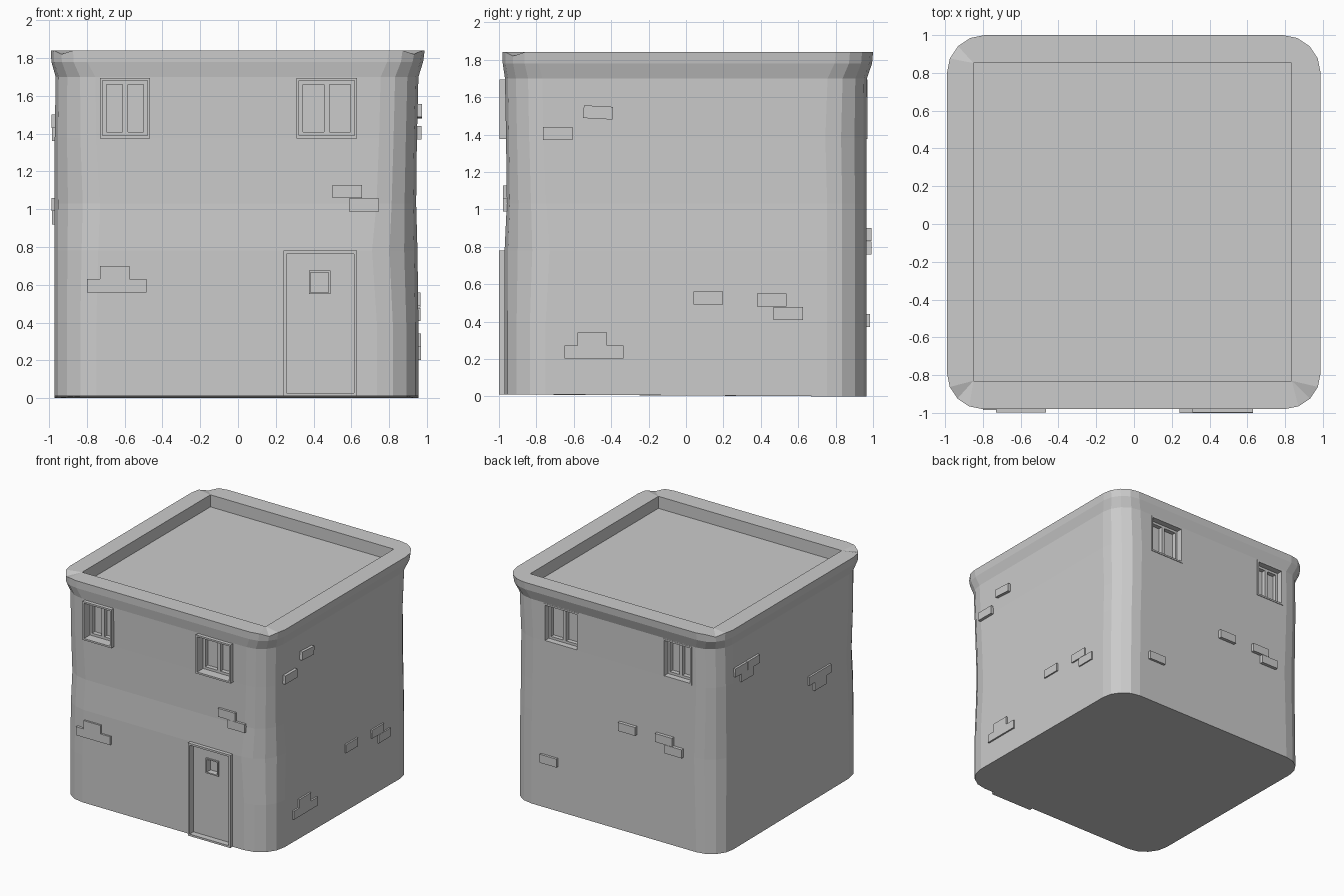
import bpy, bmesh, math
from mathutils import Matrix

if "Cube" in bpy.data.objects:
    bpy.data.objects.remove(bpy.data.objects["Cube"])


def make_object(name, bm):
    bmesh.ops.recalc_face_normals(bm, faces=bm.faces)
    me = bpy.data.meshes.new(name)
    bm.to_mesh(me)
    bm.free()
    ob = bpy.data.objects.new(name, me)
    bpy.context.collection.objects.link(ob)
    return ob


def side_boxes(name, side, boxes, tilt=0):
    """Boxes (u0,u1,z0,z1,d0,d1) on a wall: u along it, d outward from centre."""
    bm = bmesh.new()
    s = -1 if side in ("front", "left") else 1
    for u0, u1, z0, z1, d0, d1 in boxes:
        u, z, d = (u0 + u1) / 2, (z0 + z1) / 2, s * (d0 + d1) / 2
        su, sz, sd = u1 - u0, z1 - z0, d1 - d0
        if side in ("front", "back"):
            c, size, axis = (u, d, z), (su, sd, sz), "Y"
        else:
            c, size, axis = (d, u, z), (sd, su, sz), "X"
        m = Matrix.Translation(c) @ Matrix.Rotation(tilt, 4, axis) @ Matrix.Diagonal((*size, 1))
        bmesh.ops.create_cube(bm, size=1, matrix=m)
    return make_object(name, bm)


def ring(u0, u1, z0, z1, d0, d1, t):
    return [(u0, u0 + t, z0, z1, d0, d1), (u1 - t, u1, z0, z1, d0, d1),
            (u0 + t, u1 - t, z0, z0 + t, d0, d1), (u0 + t, u1 - t, z1 - t, z1, d0, d1)]


# Body: stacked rounded rectangles; radii in order front-left, front-right, back-right, back-left
SEG = 4
sections = [
    (0.01, -0.97, 0.955, -0.97, 0.965, (0.22, 0.22, 0.21, 0.20)),
    (0.40, -0.97, 0.955, -0.97, 0.965, (0.22, 0.22, 0.21, 0.21)),
    (0.78, -0.97, 0.95, -0.97, 0.965, (0.23, 0.24, 0.21, 0.22)),
    (1.03, -0.97, 0.943, -0.958, 0.965, (0.24, 0.21, 0.21, 0.21)),
    (1.38, -0.97, 0.947, -0.962, 0.965, (0.22, 0.20, 0.22, 0.20)),
    (1.70, -0.965, 0.955, -0.968, 0.967, (0.21, 0.20, 0.21, 0.20)),
    (1.78, -0.988, 0.98, -0.98, 0.995, (0.19, 0.19, 0.20, 0.19)),
    (1.84, -0.99, 0.988, -0.98, 1.0, (0.19, 0.19, 0.20, 0.20)),
]
bm = bmesh.new()
loops = []
for k, (z, x0, x1, y0, y1, radii) in enumerate(sections):
    loop = []
    for c, (x, y, sx, sy) in enumerate([(x0, y0, 1, 1), (x1, y0, -1, 1), (x1, y1, -1, -1), (x0, y1, 1, -1)]):
        r = radii[c]
        for i in range(SEG + 1):
            a = math.pi + c * math.pi / 2 + i * math.pi / 2 / SEG
            zz = z
            if k == 0 and c > 1:
                zz = 0.0
            if k == len(sections) - 1 and c != 2 and i == 2:   # chipped parapet corners
                zz -= 0.02
            loop.append(bm.verts.new((x + sx * r + r * math.cos(a), y + sy * r + r * math.sin(a), zz)))
    loops.append(loop)
n = len(loops[0])
for a, b in zip(loops, loops[1:]):
    for i in range(n):
        j = (i + 1) % n
        bm.faces.new((a[i], a[j], b[j], b[i]))
bm.faces.new(loops[0][::-1])
# Parapet top and sunken roof
inner = [(-0.85, -0.83), (0.835, -0.83), (0.835, 0.852), (-0.85, 0.852)]
top = [bm.verts.new((x, y, 1.84)) for x, y in inner]
low = [bm.verts.new((x, y, 1.74)) for x, y in inner]
for i in range(n):
    j = (i + 1) % n
    p, q = top[i // (SEG + 1)], top[j // (SEG + 1)]
    bm.faces.new((loops[-1][i], loops[-1][j], p) if p is q else (loops[-1][i], loops[-1][j], q, p))
for i in range(4):
    j = (i + 1) % 4
    bm.faces.new((top[i], top[j], low[j], low[i]))
bm.faces.new(low)
body = make_object("house_body", bm)

# Window and door openings: side, u range, frame face distance
windows = [("front", -0.73, -0.465, 0.998), ("front", 0.31, 0.63, 0.998),
           ("back", 0.31, 0.63, 0.97), ("back", -0.73, -0.465, 0.97)]
Z0, Z1 = 1.375, 1.695
openings = [(s, (u0 + .005, u1 - .005, Z0 + .005, Z1 - .005, 0.875, 1.1)) for s, u0, u1, d in windows]
openings.append(("front", (0.245, 0.625, 0.02, 0.775, 0.89, 1.1)))
for side, box in openings:
    cutter = side_boxes("cutter", side, [box])
    cutter.hide_render = True
    mod = body.modifiers.new("opening", "BOOLEAN")
    mod.object = cutter
    mod.solver = "EXACT"
    bpy.context.view_layer.objects.active = body
    bpy.ops.object.modifier_apply(modifier=mod.name)
    bpy.data.objects.remove(cutter)

for i, (side, u0, u1, d) in enumerate(windows):
    m = (u0 + u1) / 2
    side_boxes(f"window_frame_{i}", side, ring(u0, u1, Z0, Z1, 0.87, d, 0.014))
    side_boxes(f"window_sash_{i}", side,
               ring(u0 + .014, u1 - .014, Z0 + .014, Z1 - .014, 0.87, 0.92, 0.02)
               + [(m - .014, m + .014, Z0 + .034, Z1 - .034, 0.87, 0.92)])
    side_boxes(f"window_pane_{i}", side, [(u0 + .01, u1 - .01, Z0 + .01, Z1 - .01, 0.865, 0.885)])

# Door with a small recessed peep window
side_boxes("door_frame", "front", [(0.24, 0.256, 0.01, 0.78, 0.88, 1.0), (0.614, 0.63, 0.01, 0.78, 0.88, 1.0),
                                   (0.256, 0.614, 0.764, 0.78, 0.88, 1.0), (0.256, 0.614, 0.01, 0.026, 0.88, 1.0)])
side_boxes("door_panel", "front", [(0.25, 0.375, 0.02, 0.77, 0.88, 0.95), (0.49, 0.62, 0.02, 0.77, 0.88, 0.95),
                                   (0.375, 0.49, 0.02, 0.55, 0.88, 0.95), (0.375, 0.49, 0.675, 0.77, 0.88, 0.95)])
side_boxes("door_window_frame", "front", ring(0.375, 0.49, 0.55, 0.675, 0.88, 0.96, 0.01))
side_boxes("door_window_pane", "front", [(0.38, 0.485, 0.555, 0.67, 0.88, 0.91)])

# Exposed bricks: (u start, z bottom, outer distance) per wall
W, H = 0.157, 0.07
bricks = {
    "front": [(0.50, 1.058, .978), (0.588, 0.987, .978), (-0.73, 0.63, .985), (-0.80, 0.56, .985),
              (-0.642, 0.56, .985)],
    "right": [(-0.765, 1.37, .972), (0.04, 0.49, .966), (0.38, 0.48, .966), (0.468, 0.408, .966),
              (-0.58, 0.272, .969), (-0.65, 0.202, .969), (-0.492, 0.202, .969)],
    "back": [(-0.225, 0.83, .992), (-0.565, 0.83, .992), (-0.655, 0.758, .992), (0.50, 0.37, .985)],
    "left": [(0.60, 1.43, .987), (0.442, 1.43, .987), (0.52, 1.36, .985), (-0.50, 0.99, .986), (-0.37, 0.99, .986),
             (-0.44, 0.92, .985)],
}
for side, items in bricks.items():
    side_boxes(f"{side}_bricks", side, [(u, u + W, z, z + H, d - 0.06, d) for u, z, d in items])
side_boxes("right_tilted_brick", "right", [(-0.548, -0.392, 1.484, 1.552, 0.90, 0.975)], math.radians(-3))
